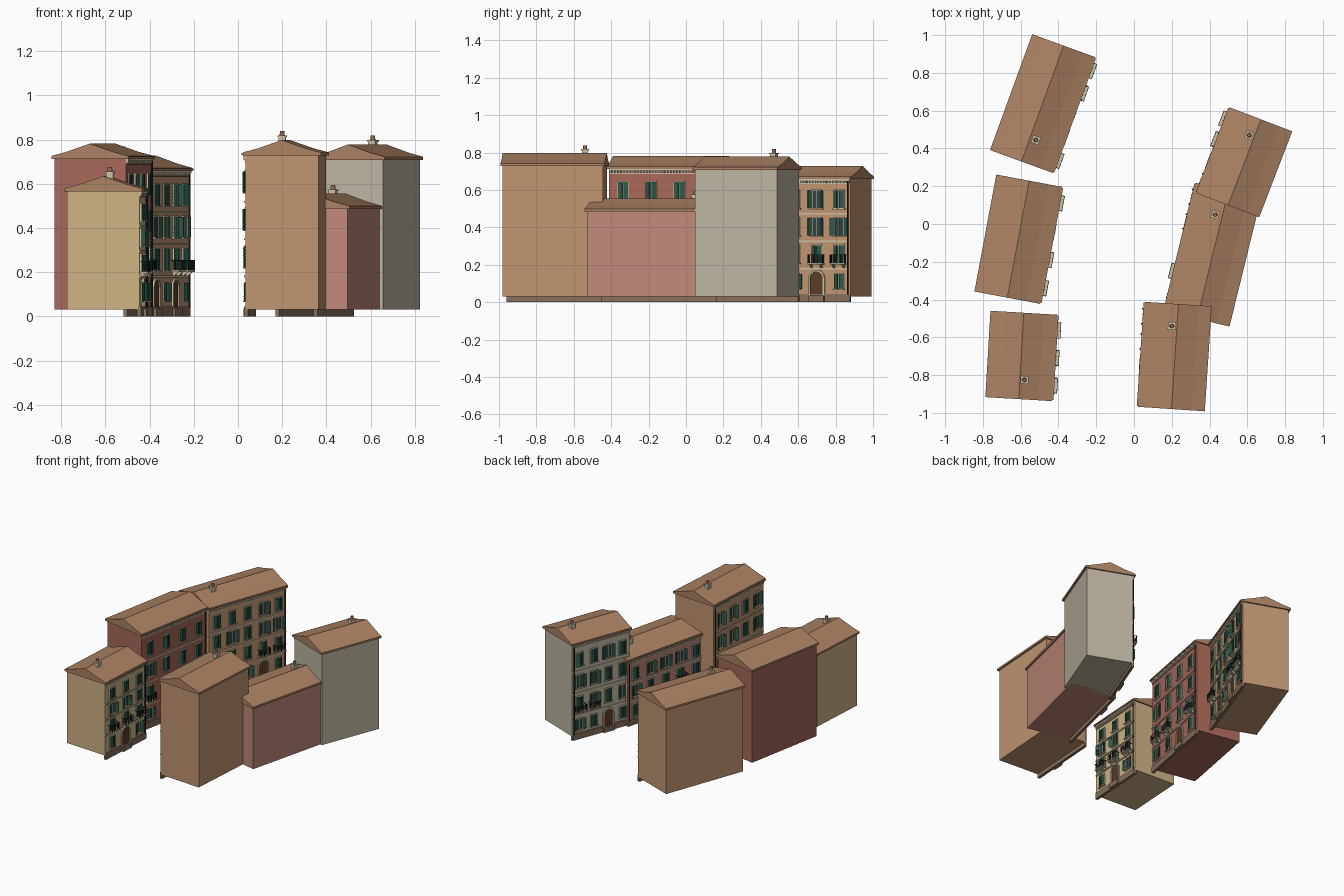
import bpy, bmesh, math, random
from mathutils import Matrix, Vector

if "Cube" in bpy.data.objects:
    bpy.data.objects.remove(bpy.data.objects["Cube"])

random.seed(4)


def material(name, r, g, b):
    m = bpy.data.materials.new(name)
    m.diffuse_color = [(c / 255) ** 2.2 for c in (r, g, b)] + [1]
    m.use_nodes = True
    m.node_tree.nodes["Principled BSDF"].inputs["Base Color"].default_value = m.diffuse_color
    return m


ROOF = material("roof_tile", 170, 129, 99)
STONE = material("pale_stone", 205, 193, 165)
BASE = material("base_stone", 135, 112, 92)
GREEN = material("shutter_green", 48, 92, 76)
GLASS = material("dark_glass", 52, 68, 70)
IRON = material("iron", 38, 38, 40)
WOOD = material("door_wood", 92, 62, 42)
BRICK = material("chimney_brick", 150, 105, 85)


class House:
    """Collects parts in a local frame: x along facade, y outward, z up."""

    def __init__(self, name, mid, angle, side):
        self.name, self.parts = name, {}
        rot = -angle - 90 if side < 0 else 90 - angle
        self.mat = Matrix.Translation((*mid, 0)) @ Matrix.Rotation(math.radians(rot), 4, 'Z')
        self.mat = self.mat @ Matrix.Translation((0, -0.012, 0))

    def bm(self, part, mat):
        return self.parts.setdefault(part, (bmesh.new(), mat))[0]

    def box(self, part, mat, x0, x1, y0, y1, z0, z1, pivot=None, turn=0):
        m = Matrix.Translation(((x0 + x1) / 2, (y0 + y1) / 2, (z0 + z1) / 2))
        m = m @ Matrix.Diagonal((x1 - x0, y1 - y0, z1 - z0, 1))
        if pivot:
            p = Matrix.Translation(pivot)
            m = p @ Matrix.Rotation(turn, 4, 'Z') @ p.inverted() @ m
        bmesh.ops.create_cube(self.bm(part, mat), size=1, matrix=m)

    def prism(self, part, mat, pts, vec):
        bm = self.bm(part, mat)
        a = [bm.verts.new(p) for p in pts]
        b = [bm.verts.new(Vector(p) + Vector(vec)) for p in pts]
        bm.faces.new(a)
        bm.faces.new(b[::-1])
        for i in range(len(a)):
            j = (i + 1) % len(a)
            bm.faces.new((a[i], b[i], b[j], a[j]))

    def finish(self):
        for part, (bm, mat) in self.parts.items():
            bmesh.ops.recalc_face_normals(bm, faces=bm.faces)
            me = bpy.data.meshes.new(self.name + "_" + part)
            bm.to_mesh(me)
            bm.free()
            me.materials.append(mat)
            ob = bpy.data.objects.new(me.name, me)
            ob.matrix_world = self.mat
            bpy.context.collection.objects.link(ob)


def window(h, x, z, w, ht, turn):
    # stone surround, sill, lintel, glass and a pair of louvred shutters
    t = 0.006
    z0, z1 = z - ht / 2, z + ht / 2
    h.box("window_glass", GLASS, x - w / 2, x + w / 2, 0, 0.002, z0, z1)
    h.box("window_bars", STONE, x - .0015, x + .0015, 0, 0.004, z0, z1)
    for s in (-1, 1):
        a, b = sorted((x + s * w / 2, x + s * (w / 2 + t)))
        h.box("window_surrounds", STONE, a, b, 0, 0.006, z0, z1)
        hinge = x + s * (w / 2 + t * .5)
        a, b = sorted((hinge, hinge - s * w * .52))
        p, r = (hinge, 0.007, z), -s * turn
        h.box("shutters", GREEN, a, b, 0.007, 0.010, z0, z1, p, r)
        for k in range(6):
            zz = z0 + ht * (k + .6) / 6.4
            h.box("shutter_slats", GREEN, a + .003, b - .003, 0.005, 0.012, zz - .002, zz + .002, p, r)
    h.box("window_surrounds", STONE, x - w / 2 - t, x + w / 2 + t, 0, 0.008, z1, z1 + t)
    h.box("window_sills", STONE, x - w / 2 - 2 * t, x + w / 2 + 2 * t, 0, 0.014, z0 - t, z0)


def balcony(h, x, z):
    # slab on brackets with an iron railing
    w, d, top = 0.042, 0.036, z + 0.045
    h.box("balcony_slabs", STONE, x - w, x + w, 0, d, z - .008, z)
    for s in (-1, 1):
        xb = x + s * .028
        h.prism("balcony_brackets", STONE, [(xb - .004, 0, z - .008), (xb - .004, d * .8, z - .008),
                                            (xb - .004, 0, z - .032)], (.008, 0, 0))
        a, b = sorted((x + s * w, x + s * (w - .003)))
        h.box("balcony_rails", IRON, a, b, 0, d, top - .003, top)
        for k in range(1, 4):
            h.box("balcony_bars", IRON, a, b, d * k / 4 - .001, d * k / 4 + .001, z, top)
    h.box("balcony_rails", IRON, x - w, x + w, d - .003, d, top - .003, top)
    for k in range(13):
        xx = x - w + .0015 + k * (2 * w - .003) / 12
        h.box("balcony_bars", IRON, xx - .001, xx + .001, d - .0025, d - .0005, z, top)


def arch(r, zc, z0, x, y):
    return [(x - r, y, z0)] + [(x - r * math.cos(a * math.pi / 12), y, zc + r * math.sin(a * math.pi / 12))
                               for a in range(13)] + [(x + r, y, z0)]


def doorway(h, x):
    # arched stone band around a wooden door
    outer, inner = arch(.045, .128, .03, x, 0), arch(.036, .128, .03, x, 0)
    h.prism("door_panels", WOOD, inner, (0, .003, 0))
    for i in range(len(outer) - 1):
        h.prism("door_arches", STONE, [outer[i], outer[i + 1], inner[i + 1], inner[i]], (0, .009, 0))
    h.box("door_steps", BASE, x - .045, x + .045, 0, .02, 0.0, .036)


def house(name, mid, angle, side, length, eave, floors, cols, balconies, doors, color, chimney):
    h = House(name, mid, angle, side)
    wall = material(name + "_plaster", *color)
    L, D, o = length / 2 - .01, 0.33, 0.012
    h.box("walls", wall, -L, L, -D, 0, .03, eave)
    # base course on the street side
    h.box("plinth", BASE, -L, L, -.012, .007, 0, .045)
    # closed gable roof with a flared eave
    c, half = -D / 2, D / 2 + o
    prof = [(1, 0), (1, .014), (.6, .033), (0, .07), (-.6, .033), (-1, .014), (-1, 0)]
    h.prism("roof", ROOF, [(-L - .01, c + k * half, eave + z) for k, z in prof], (2 * L + .02, 0, 0))
    h.box("gutter", ROOF, -L - .005, L + .005, o, o + .007, eave + .002, eave + .011)
    # cornice with dentils
    h.box("cornice", STONE, -L, L, 0, .011, eave - .009, eave)
    h.box("cornice", STONE, -L, L, 0, .005, eave - .027, eave - .022)
    n = int(2 * L / .016)
    for i in range(n):
        x = -L + (i + .5) * 2 * L / n
        h.box("dentils", STONE, x - .004, x + .004, 0, .009, eave - .02, eave - .009)
    # windows, doors, string courses
    pitch = (eave - .04 - .18) / (floors - 1)
    xs = [side * (-L + (i + .5) * 2 * L / cols) for i in range(cols)]
    for f in range(1, floors):
        zb = .18 + (f - 1) * pitch
        h.box("string_courses", STONE if f == 1 else wall, -L, L, 0, .006, zb - .004, zb + .004)
        for i, x in enumerate(xs):
            window(h, x, zb + pitch * .53, .048, min(.095, pitch * .64),
                   random.choice((0.12, 0.12, 0.5, 2.2, 2.85)))
            if f == 1 and i in balconies:
                balcony(h, x, zb + pitch * .2)
    for i, x in enumerate(xs):
        if i in doors:
            doorway(h, x)
        else:
            window(h, x, .11, .044, .08, random.choice((0.1, .4, 2.7)))
    # drainpipe near one end
    bm = h.bm("drainpipe", IRON)
    bmesh.ops.create_cone(bm, cap_ends=True, segments=8, radius1=.004, radius2=.004, depth=eave - .05,
                          matrix=Matrix.Translation((side * (L - .012), .008, .04 + (eave - .05) / 2)))
    # chimney: shaft, cap and round pot on the ridge
    if chimney:
        p = h.mat.inverted() @ Vector((*chimney, 0))
        x, y, t = p.x, p.y, eave + .07
        h.box("chimney_shaft", STONE, x - .016, x + .016, y - .016, y + .016, t - .045, t + .014)
        h.box("chimney_cap", STONE, x - .021, x + .021, y - .021, y + .021, t + .014, t + .02)
        bmesh.ops.create_cone(h.bm("chimney_pot", BRICK), cap_ends=True, segments=12, radius1=.012,
                              radius2=.01, depth=.02, matrix=Matrix.Translation((x, y, t + .03)))
    h.finish()


# left row, front to back
house("cream_house", (-.42, -.709), 3.4, -1, .458, .565, 4, 3, (0, 1, 2), (1,), (204, 178, 132), (-.58, -.825))
house("red_house", (-.439, -.113), 10.6, -1, .63, .712, 4, 4, (0, 1, 3), (2,), (166, 104, 90), None)
house("ochre_house", (-.318, .577), 20, -1, .653, .658, 4, 5, (0, 3, 4), (1, 3), (192, 148, 112), (-.52, .445))
# right row, front to back
house("orange_house", (.04, -.69), 3.8, 1, .557, .728, 4, 4, (), (1,), (192, 148, 112), (.20, -.54))
house("pink_house", (.245, -.12), 13.8, 1, .697, .485, 3, 5, (1,), (3,), (190, 136, 120), (.43, .05))
house("grey_house", (.42, .39), 21, 1, .487, .708, 4, 4, (2, 3), (1,), (188, 180, 160), (.61, .47))
